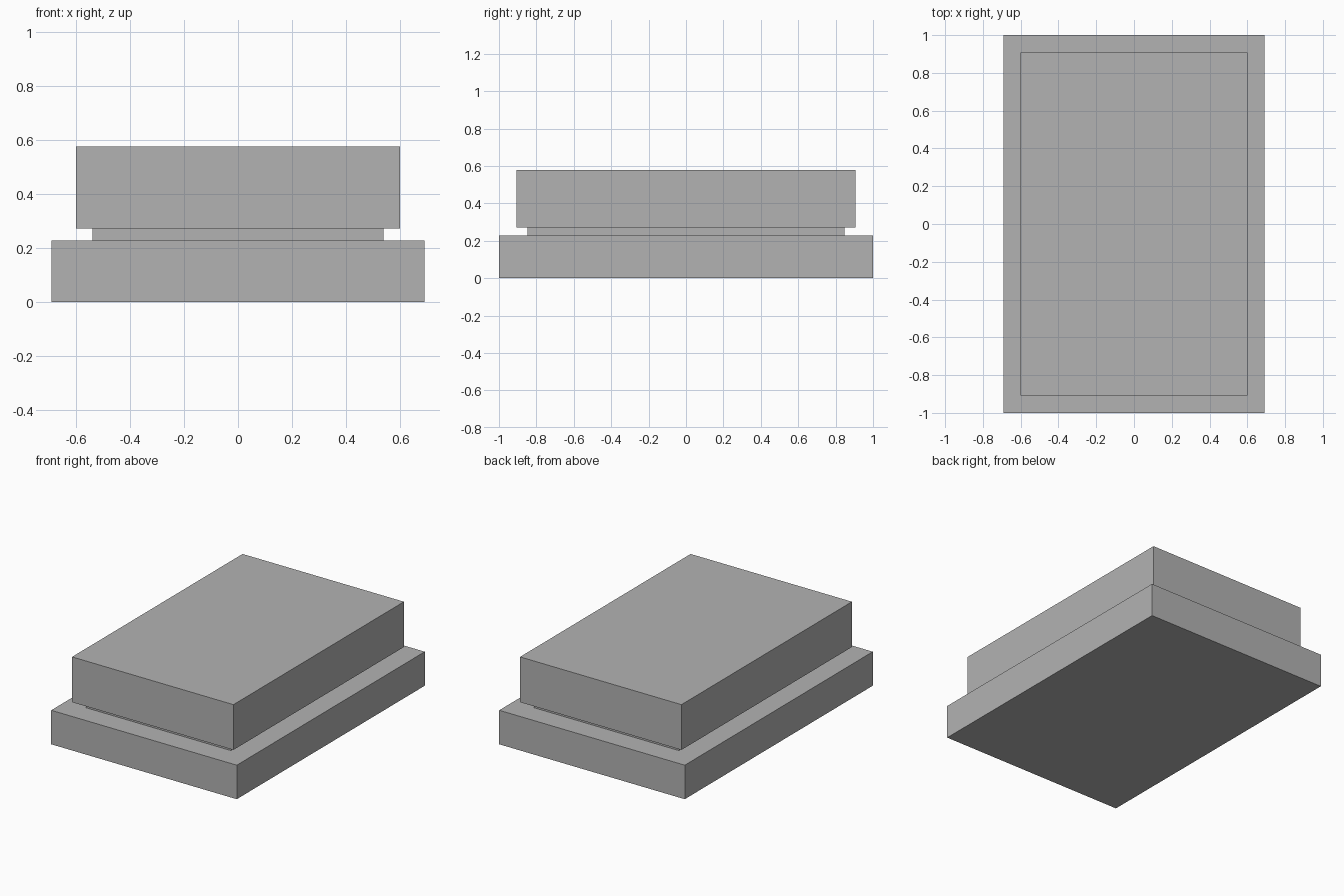
import bpy
import bmesh

if "Cube" in bpy.data.objects:
    bpy.data.objects.remove(bpy.data.objects["Cube"])

# Darker grey shared by all parts
grey = bpy.data.materials.new("dark_grey")
grey.diffuse_color = (0.45, 0.45, 0.45, 1.0)
grey.use_nodes = True
grey.node_tree.nodes["Principled BSDF"].inputs["Base Color"].default_value = grey.diffuse_color


def box(name, half_x, half_y, z0, z1):
    """Flat-faced box centred on the z axis, spanning z0 to z1."""
    bm = bmesh.new()
    bmesh.ops.create_cube(bm, size=2.0)
    for v in bm.verts:
        v.co = (v.co.x * half_x, v.co.y * half_y, z1 if v.co.z > 0 else z0)
    mesh = bpy.data.meshes.new(name)
    bm.to_mesh(mesh)
    bm.free()
    mesh.materials.append(grey)
    obj = bpy.data.objects.new(name, mesh)
    bpy.context.collection.objects.link(obj)
    return obj


# Wide plinth, recessed joint, then the upper block
box("base_slab", 0.691, 1.0, 0.0, 0.229)
box("recessed_neck", 0.54, 0.848, 0.229, 0.272)
box("upper_block", 0.601, 0.907, 0.272, 0.577)
